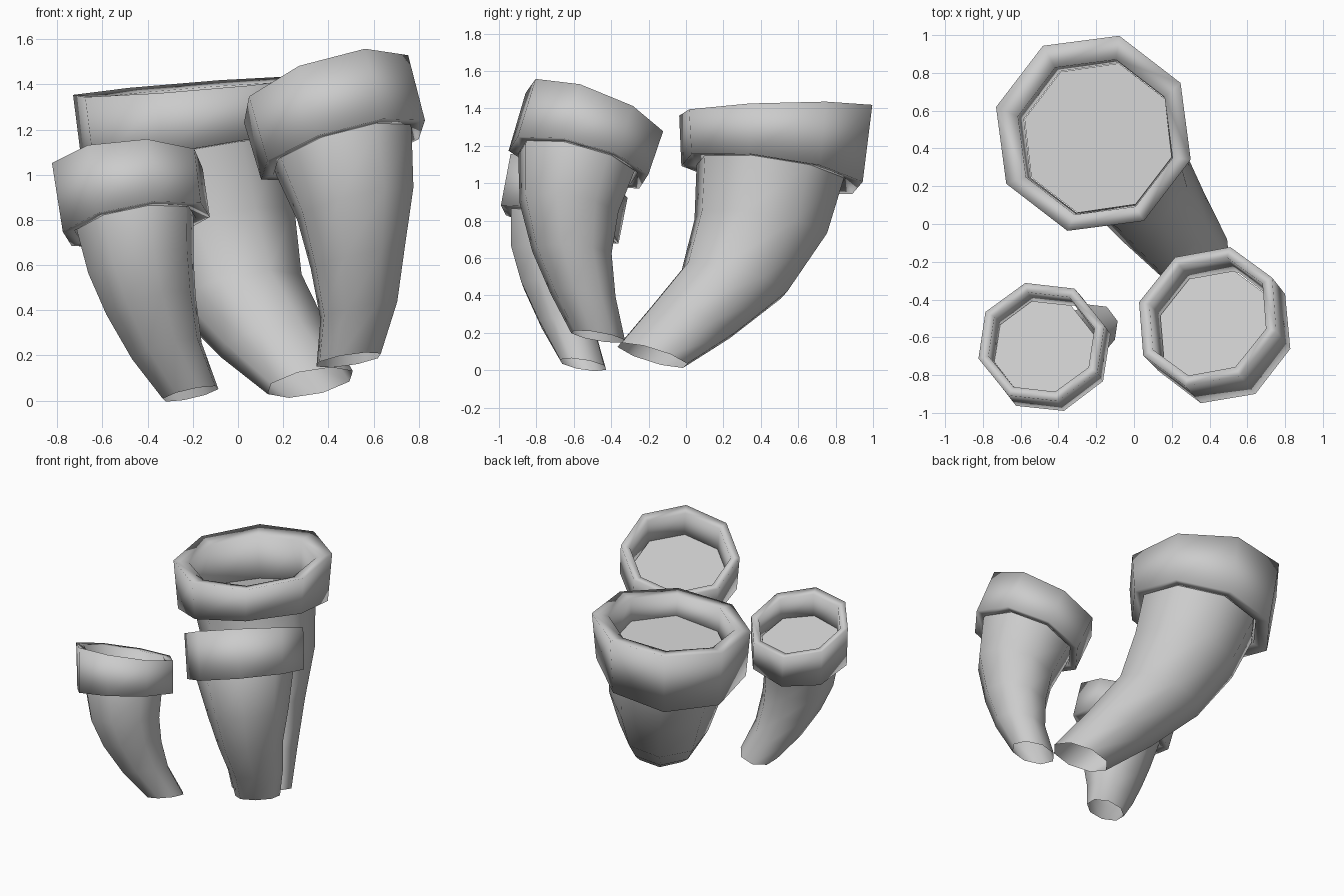
import bpy, bmesh, math
from mathutils import Vector

if "Cube" in bpy.data.objects:
    bpy.data.objects.remove(bpy.data.objects["Cube"])

SIDES = 8


def ring(bm, centre, slope, radius, turn):
    """Octagon whose plane rises by slope = (dz/dx, dz/dy)."""
    normal = Vector((-slope[0], -slope[1], 1)).normalized()
    tilt = Vector((0, 0, 1)).rotation_difference(normal)
    verts = []
    for i in range(SIDES):
        a = turn + 2 * math.pi * i / SIDES
        verts.append(bm.verts.new(Vector(centre) + tilt @ Vector((radius * math.cos(a), radius * math.sin(a), 0))))
    return verts


def loft(name, turn_deg, sections, closed):
    """Smooth skin through the sections; closed makes a hollow collar, else the top gets a flat lid."""
    bm = bmesh.new()
    rings = [ring(bm, c, s, r, math.radians(turn_deg)) for c, s, r in sections]
    pairs = list(zip(rings, rings[1:]))
    if closed:
        pairs.append((rings[-1], rings[0]))
    for lower, upper in pairs:
        for i in range(SIDES):
            j = (i + 1) % SIDES
            bm.faces.new((lower[i], lower[j], upper[j], upper[i])).smooth = True
    if not closed:
        lid = bm.faces.new(rings[-1])
        for e in lid.edges:
            e.smooth = False
    bmesh.ops.recalc_face_normals(bm, faces=bm.faces)
    mesh = bpy.data.meshes.new(name)
    bm.to_mesh(mesh)
    bm.free()
    bpy.context.collection.objects.link(bpy.data.objects.new(name, mesh))


def horn_cup(name, turn_deg, stem, rim):
    loft(name + "_stem", turn_deg, stem, closed=False)
    loft(name + "_rim", turn_deg, rim, closed=True)


# Large cup at the back: (centre, plane slope, radius) per ring
horn_cup("large_back_cup", 30,
         stem=[((.32, -.18, .08), (.20, -.30), .20),
               ((.16, .03, .26), (.22, -.32), .25),
               ((.00, .26, .48), (.22, -.27), .30),
               ((-.10, .40, .77), (.20, -.16), .37),
               ((-.18, .45, 1.06), (.18, -.14), .41),
               ((-.19, .455, 1.15), (.19, -.14), .412)],
         rim=[((-.20, .46, 1.05), (.19, -.14), .505),
              ((-.215, .48, 1.39), (.08, .035), .535),
              ((-.205, .46, 1.375), (.08, .02), .425),
              ((-.19, .455, 1.06), (.19, -.14), .415)])

# Tall cup at the front right
horn_cup("right_front_cup", 30,
         stem=[((.49, -.47, .18), (.16, -.17), .15),
               ((.535, -.55, .40), (.20, -.10), .18),
               ((.53, -.61, .63), (.20, -.08), .22),
               ((.52, -.625, .87), (.25, -.15), .275),
               ((.47, -.59, 1.10), (.30, -.26), .325),
               ((.435, -.55, 1.20), (.32, -.34), .325)],
         rim=[((.465, -.575, 1.11), (.30, -.26), .395),
              ((.39, -.49, 1.38), (.33, -.385), .40),
              ((.39, -.49, 1.37), (.33, -.385), .34),
              ((.46, -.57, 1.11), (.30, -.26), .33)])

# Small cup at the front left
horn_cup("left_front_cup", 15,
         stem=[((-.21, -.55, .03), (.22, -.17), .13),
               ((-.315, -.63, .22), (.30, -.22), .165),
               ((-.385, -.685, .42), (.26, -.22), .21),
               ((-.43, -.705, .60), (.22, -.22), .245),
               ((-.455, -.685, .78), (.18, -.28), .27),
               ((-.475, -.66, .87), (.13, -.32), .275)],
         rim=[((-.45, -.675, .78), (.18, -.28), .34),
              ((-.49, -.625, 1.04), (.06, -.36), .345),
              ((-.49, -.625, 1.03), (.06, -.36), .29),
              ((-.455, -.67, .78), (.18, -.28), .28)])
